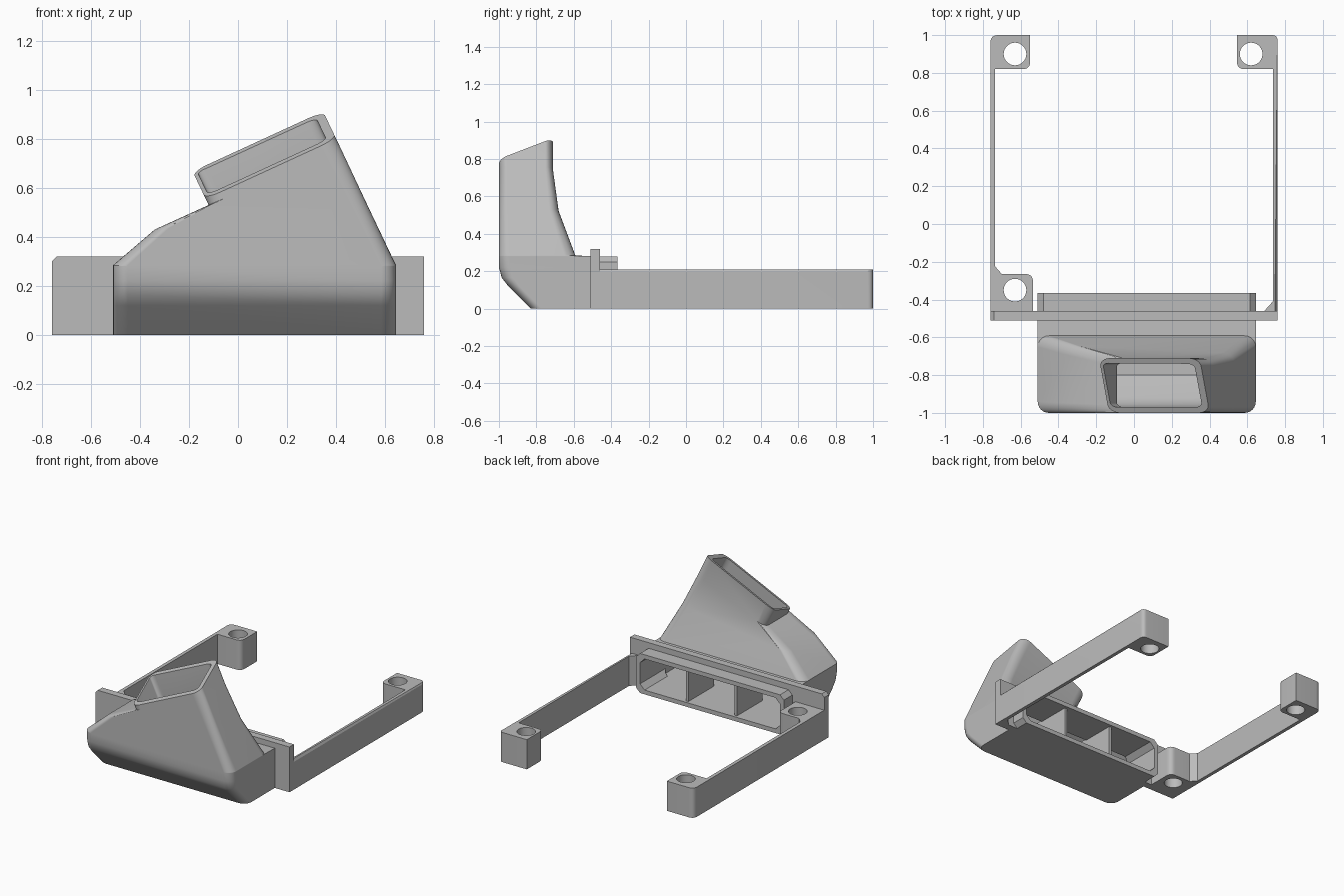
import bpy, bmesh, math
from mathutils import Vector

cube = bpy.data.objects.get("Cube")
if cube:
    bpy.data.objects.remove(cube, do_unlink=True)

grey = bpy.data.materials.new("plain grey")
grey.use_nodes = True
grey.diffuse_color = (0.5, 0.5, 0.5, 1)
grey.node_tree.nodes["Principled BSDF"].inputs["Base Color"].default_value = (0.5, 0.5, 0.5, 1)

WALL = 0.03
STEPS = 6
LEAN = Vector((-0.43, 0, 0.9))  # direction of the nozzle


def finish(name, bm):
    bmesh.ops.recalc_face_normals(bm, faces=bm.faces)
    mesh = bpy.data.meshes.new(name)
    bm.to_mesh(mesh)
    bm.free()
    obj = bpy.data.objects.new(name, mesh)
    bpy.context.collection.objects.link(obj)
    mesh.materials.append(grey)
    return obj


def fillet(points):
    """Round each (u, v, radius) corner of an outline."""
    out = []
    for i, p in enumerate(points):
        c = Vector(p[:2])
        r = p[2] if len(p) > 2 else 0
        if not r:
            out.append(c)
            continue
        a = c + (Vector(points[i - 1][:2]) - c).normalized() * r
        b = c + (Vector(points[(i + 1) % len(points)][:2]) - c).normalized() * r
        for k in range(STEPS + 1):
            t = k / STEPS
            out.append(a * (1 - t) ** 2 + c * 2 * t * (1 - t) + b * t * t)
    return out


def prism(name, points, low, high, axis="z"):
    """Extrude an outline along z (u=x, v=y) or along y (u=x, v=z)."""
    bm = bmesh.new()
    place = (lambda p, h: (p.x, p.y, h)) if axis == "z" else (lambda p, h: (p.x, h, p.y))
    outline = fillet(points)
    ends = [[bm.verts.new(place(p, h)) for p in outline] for h in (low, high)]
    for e in ends:
        bm.faces.new(e)
    n = len(outline)
    for i in range(n):
        j = (i + 1) % n
        bm.faces.new((ends[0][i], ends[0][j], ends[1][j], ends[1][i]))
    return finish(name, bm)


def octagon(x0, x1, z0, z1, c):
    return [(x0 + c, z0), (x1 - c, z0), (x1, z0 + c), (x1, z1 - c),
            (x1 - c, z1), (x0 + c, z1), (x0, z1 - c), (x0, z0 + c)]


def rect(x0, x1, v0, v1):
    return [(x0, v0), (x1, v0), (x1, v1), (x0, v1)]


def cut(obj, *cutters):
    bpy.context.view_layer.objects.active = obj
    for c in cutters:
        mod = obj.modifiers.new("cut", "BOOLEAN")
        mod.operation, mod.solver, mod.object = "DIFFERENCE", "EXACT", c
        bpy.ops.object.modifier_apply(modifier=mod.name)


def back_y(z):
    """Sloping rear face of the hood."""
    return -0.59 - 0.12 * min(max((z - 0.28) / 0.32, 0), 1)


def ring(x0, x1, front, back, z0, z1, r, r_back):
    """Rounded section whose height runs from z0 at x0 to z1 at x1."""
    corners = [(x0, front, r, 180), (x1, front, r, 270), (x1, back, r_back, 0), (x0, back, r_back, 90)]
    pts = []
    for x, y, rad, start in corners:
        cx = x + rad if x == x0 else x - rad
        cy = y + rad if y == front else y - rad
        for k in range(STEPS + 1):
            a = math.radians(start + 90 * k / STEPS)
            px, py = cx + rad * math.cos(a), cy + rad * math.sin(a)
            pz = z0 + (z1 - z0) * (px - x0) / (x1 - x0)
            pts.append(Vector((px, py, pz)))
    return pts


def hood_solid(name, d, extra):
    """Loft the hood, shrunk inwards by d and lengthened at the mouth by extra."""
    x0, x1, r = -0.51 + d, 0.645 - d, 0.06 - d * 0.7
    inner = d > 0
    rear, rr = (-0.59 - d, r) if inner else (-0.48, 0.001)
    rings = []
    for front, z in ((-0.83, 0), (-0.95, 0.12), (-0.985, 0.165), (-1, 0.22), (-1, 0.28)):
        z = d if z == 0 else z
        rings.append(ring(x0, x1, front + d, rear, z, z, r, rr))
    # ledge, shoulder and nozzle root
    for a, b, za, zb in ((-0.51, 0.645, 0.284, 0.284), (-0.34, 0.528, 0.43, 0.53), (-0.12, 0.42, 0.53, 0.76)):
        drop = d * 0.8
        pts = ring(a + d, b - d, -1 + d, -0.59, za - drop, zb - drop, r, r)
        for p in pts:
            # squeeze the depth so the rear follows the sloping face
            f = (p.y + 1 - d) / (0.41 - d)
            p.y = -1 + d + f * (back_y(p.z + (0.07 if a > -0.2 else 0)) - d + 1 - d)
        rings.append(pts)
    # slanted mouth plane
    top = []
    for p in rings[-1]:
        s = (1.086 + 0.46 * p.x + 0.47 * p.y - p.z) / (LEAN.z - 0.46 * LEAN.x)
        top.append(p + LEAN * (max(s, 0.006) + extra))
    rings.append(top)

    bm = bmesh.new()
    loops = [[bm.verts.new(p) for p in pts] for pts in rings]
    n = len(loops[0])
    for lo, hi in zip(loops, loops[1:]):
        for i in range(n):
            j = (i + 1) % n
            bm.faces.new((lo[i], lo[j], hi[j], hi[i]))
    bm.faces.new(loops[0])
    bm.faces.new(loops[-1])
    bmesh.ops.remove_doubles(bm, verts=bm.verts, dist=0.0015)
    bmesh.ops.triangulate(bm, faces=[f for f in bm.faces if len(f.verts) == 4])
    return finish(name, bm)


# Hollow hood with its nozzle
hood = hood_solid("hood", 0, 0)
cavity = hood_solid("cavity_cutter", WALL, 0.08)
channel = prism("channel_cutter", octagon(-0.48, 0.615, 0.03, 0.25, 0.035), -0.7, -0.3, "y")
cut(hood, cavity, channel)

# Mounting plate and rear collar
plate = prism("mounting_plate", [(-0.76, 0), (0.76, 0), (0.76, 0.32), (-0.74, 0.32), (-0.76, 0.3)],
              -0.51, -0.46, "y")
collar = prism("rear_collar", octagon(-0.51, 0.645, 0, 0.28, 0.03), -0.46, -0.365, "y")
cut(plate, channel)
cut(collar, channel)

# Vanes dividing the duct
vanes = [prism(f"duct_vane_{i + 1}", rect(x - 0.01, x + 0.01, 0.02, 0.26), -0.67, -0.385, "y")
         for i, x in enumerate((-0.12, 0.26))]

# Side rails with their screw posts
right_rail = prism("right_rail", [
    (-0.76, -0.46), (-0.535, -0.46), (-0.535, -0.265, 0.04), (-0.7, -0.265), (-0.735, -0.225),
    (-0.735, 0.82), (-0.55, 0.82, 0.04), (-0.55, 1), (-0.76, 1, 0.04)], 0, 0.21)
left_rail = prism("left_rail", [
    (0.76, -0.46), (0.69, -0.46), (0.735, -0.41), (0.735, 0.82), (0.545, 0.82, 0.04),
    (0.545, 1), (0.76, 1, 0.03)], 0, 0.21)

# Chamfer along the outer top edge of the left rail
bm = bmesh.new()
bm.from_mesh(left_rail.data)
edge = [e for e in bm.edges if all(v.co.x > 0.755 and v.co.z > 0.2 for v in e.verts) and e.calc_length() > 1]
bmesh.ops.bevel(bm, geom=edge, offset=0.014, segments=1, affect="EDGES")
bm.to_mesh(left_rail.data)
bm.free()


def hole(x, y):
    bpy.ops.mesh.primitive_cylinder_add(vertices=40, radius=0.06, depth=1, location=(x, y, 0))
    return bpy.context.object


holes = [hole(-0.63, -0.35), hole(-0.63, 0.9), hole(0.62, 0.9)]
cut(right_rail, *holes[:2])
cut(left_rail, holes[2])

for helper in [cavity, channel] + holes:
    bpy.data.objects.remove(helper, do_unlink=True)

# Smooth the rounded parts, keep the corners crisp
bpy.ops.object.select_all(action="DESELECT")
for obj in [hood, plate, collar, left_rail, right_rail] + vanes:
    obj.select_set(True)
    bpy.context.view_layer.objects.active = obj
bpy.ops.object.shade_smooth_by_angle(angle=math.radians(26))
mod = hood.modifiers.new("even_normals", "WEIGHTED_NORMAL")
mod.keep_sharp = True
